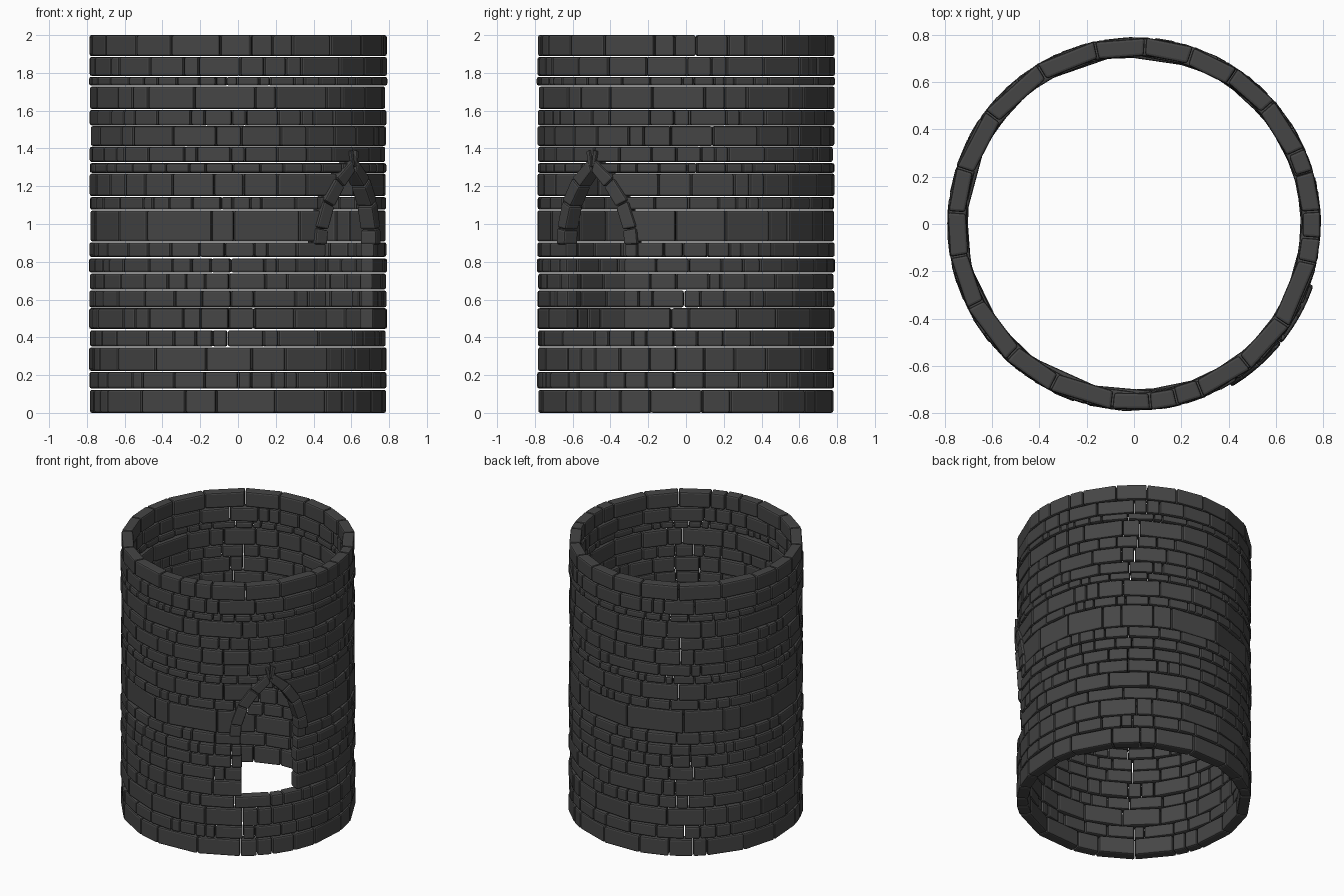
import bpy, bmesh, math, random

if "Cube" in bpy.data.objects:
    bpy.data.objects.remove(bpy.data.objects["Cube"])

random.seed(7)
stone = bpy.data.materials.new("dark grey stone")
stone.diffuse_color = (0.06, 0.06, 0.06, 1)
stone.use_nodes = True
stone.node_tree.nodes["Principled BSDF"].inputs["Base Color"].default_value = stone.diffuse_color

R_OUT, R_IN, R_MID = 0.788, 0.714, 0.757
DOOR = math.radians(-39)              # direction the opening faces
FOOT_Z, FOOT_W, RISE = 0.89, 0.23, 0.42
ARC_R = (RISE ** 2 + FOOT_W ** 2) / (2 * FOOT_W)


def arch_half_width(z):
    """Half width of the pointed arch centreline at height z."""
    return math.sqrt(max(ARC_R ** 2 - (z - FOOT_Z) ** 2, 0)) - (ARC_R - FOOT_W)


def block(bm, quad, r_in, r_out):
    """Stone from four (angle, z) corners, extruded radially."""
    rings = []
    for r in (r_in, r_out):
        rings.append([bm.verts.new((r * math.cos(a), r * math.sin(a), z)) for a, z in quad])
    inner, outer = rings
    bm.faces.new(inner[::-1])
    bm.faces.new(outer)
    for i in range(4):
        j = (i + 1) % 4
        bm.faces.new((inner[i], inner[j], outer[j], outer[i]))


def finish(bm, name, bevel):
    bmesh.ops.recalc_face_normals(bm, faces=bm.faces)
    me = bpy.data.meshes.new(name)
    bm.to_mesh(me)
    bm.free()
    ob = bpy.data.objects.new(name, me)
    bpy.context.collection.objects.link(ob)
    me.materials.append(stone)
    mod = ob.modifiers.new("worn edges", 'BEVEL')
    mod.width = bevel
    mod.segments = 2
    mod.use_clamp_overlap = False
    return ob


# Courses: bottom, top, number of bricks around the full circle
COURSES = [
    (0.00, 0.122, 24), (0.129, 0.217, 34), (0.222, 0.347, 26), (0.352, 0.437, 34),
    (0.445, 0.554, 28), (0.559, 0.648, 34), (0.653, 0.738, 36), (0.743, 0.817, 38),
    (0.826, 0.903, 36), (0.907, 1.072, 20), (1.076, 1.143, 40), (1.148, 1.267, 26),
    (1.271, 1.322, 42), (1.328, 1.409, 34), (1.413, 1.518, 28), (1.522, 1.604, 36),
    (1.609, 1.728, 24), (1.733, 1.779, 44), (1.784, 1.884, 30), (1.889, 2.0, 24),
]

# Wall: one ring of uneven bricks per course, interrupted at the opening
for k, (z0, z1, count) in enumerate(COURSES):
    mid = (z0 + z1) / 2
    half = 0.0
    if 0.44 < mid < FOOT_Z:
        half = 0.187 / R_MID + random.uniform(-0.008, 0.008)
    elif FOOT_Z < mid < FOOT_Z + RISE:
        half = arch_half_width(mid) / R_MID
    if half:
        start, span = DOOR + half, math.tau - 2 * half
    else:
        start, span = random.uniform(0, math.tau), math.tau
    n = round(count * span / math.tau)
    weights = [random.choice((0.5, 0.8, 1.0, 1.2, 1.4)) * random.uniform(0.9, 1.1) for _ in range(n)]
    unit = span / sum(weights)
    row_r = random.uniform(-0.004, 0.002)
    bm = bmesh.new()
    a = start
    for w in weights:
        b = a + w * unit
        g = 0.0035
        r = row_r + random.uniform(-0.003, 0.002)
        block(bm, [(a + g, z0), (b - g, z0), (b - g, z1), (a + g, z1)],
              R_IN + random.uniform(-0.006, 0.004), R_OUT + r)
        a = b
    finish(bm, f"brick_course_{k + 1:02d}", 0.011)

# Pointed arch: four stones on each side
bm = bmesh.new()
end = math.asin(RISE / ARC_R)
cuts = [0, 0.17, 0.45, 0.72, 1.0]
T = 0.036
for side in (-1, 1):
    for c0, c1 in zip(cuts, cuts[1:]):
        t0, t1 = c0 * end + 0.005, c1 * end - 0.005
        quad = []
        for t, rad in ((t0, ARC_R - T), (t0, ARC_R + T), (t1, ARC_R + T), (t1, ARC_R - T)):
            u = rad * math.cos(t) - (ARC_R - FOOT_W)
            quad.append((DOOR + side * max(u, 0.0) / R_MID, FOOT_Z + rad * math.sin(t)))
        block(bm, quad, 0.712, 0.802)
finish(bm, "pointed_arch", 0.010)

# Keystone: two small splayed tips above the point
bm = bmesh.new()
for side in (-1, 1):
    pts = [(0.0, 1.30), (0.02, 1.31), (0.034, 1.385), (0.012, 1.39)]
    block(bm, [(DOOR + side * u / R_MID, z) for u, z in pts], 0.72, 0.799)
finish(bm, "arch_keystone", 0.005)
